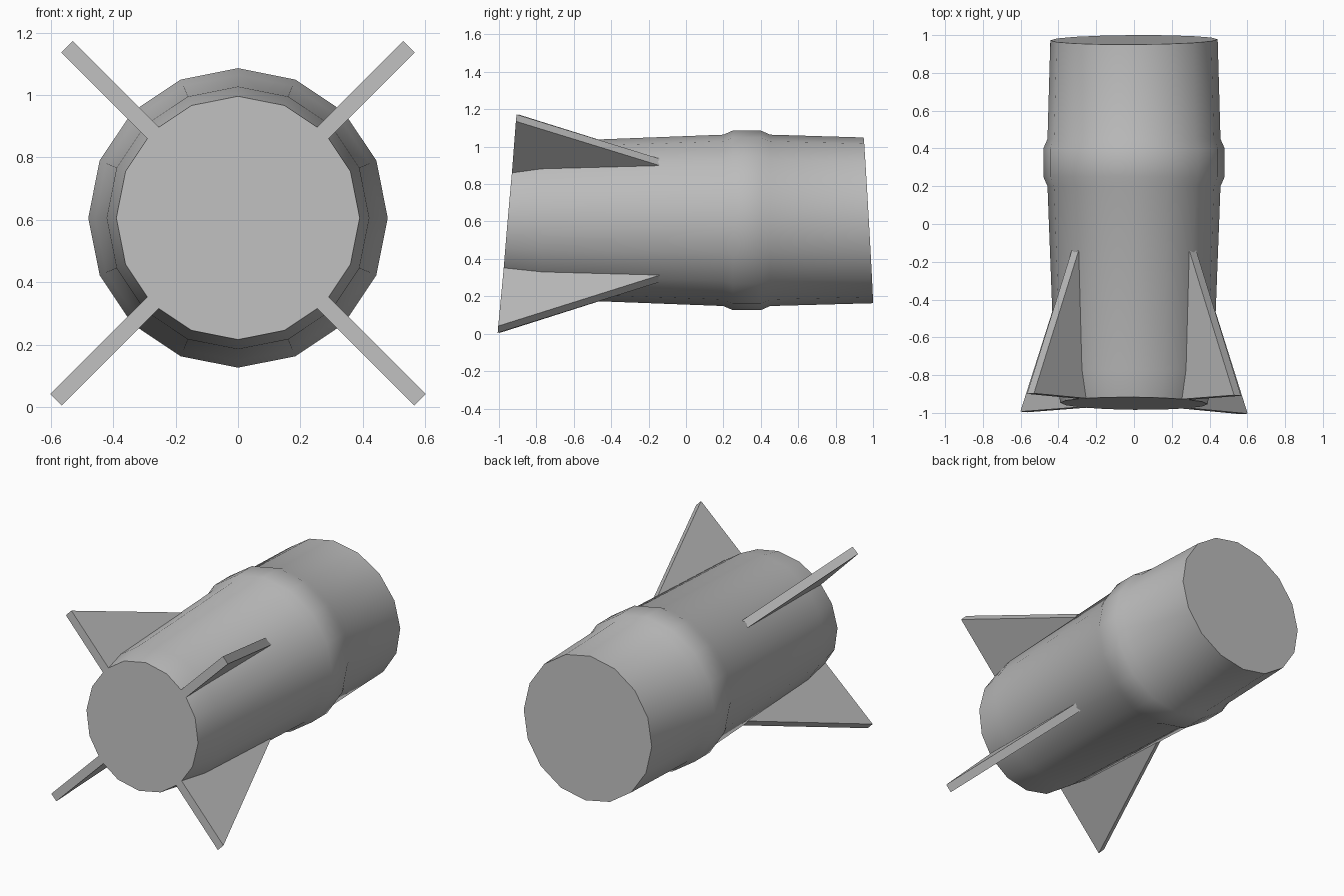
import bpy, bmesh, math
from mathutils import Vector

if "Cube" in bpy.data.objects:
    bpy.data.objects.remove(bpy.data.objects["Cube"])

CZ = 0.606          # height of the body axis
SIDES = 16

grey = bpy.data.materials.new("plain grey")
grey.diffuse_color = (0.5, 0.5, 0.5, 1)
grey.use_nodes = True
grey.node_tree.nodes["Principled BSDF"].inputs["Base Color"].default_value = grey.diffuse_color


def nose_y(x, z):   # slanted front end plane
    return -0.95 + 0.086 * (z - CZ) - 0.009 * x


def tail_y(x, z):   # slanted rear end plane
    return 0.975 - 0.0565 * (z - CZ) + 0.006 * x


def finish(bm, name):
    bmesh.ops.recalc_face_normals(bm, faces=bm.faces)
    me = bpy.data.meshes.new(name)
    bm.to_mesh(me)
    bm.free()
    me.materials.append(grey)
    ob = bpy.data.objects.new(name, me)
    bpy.context.collection.objects.link(ob)
    return ob


# body: rings of (y, radius); the end rings lie on the slanted planes
profile = [(nose_y, 0.39), (-0.77, 0.421), (0.2, 0.458), (0.25, 0.48),
           (0.4, 0.48), (0.45, 0.458), (tail_y, 0.443)]
bm = bmesh.new()
rings = []
for y, r in profile:
    ring = []
    for i in range(SIDES):
        a = 2 * math.pi * i / SIDES
        x, z = r * math.cos(a), CZ + r * math.sin(a)
        ring.append(bm.verts.new((x, y(x, z) if callable(y) else y, z)))
    rings.append(ring)
for a, b in zip(rings, rings[1:]):
    for i in range(SIDES):
        j = (i + 1) % SIDES
        bm.faces.new((a[i], a[j], b[j], b[i]))
bm.faces.new(rings[0])
bm.faces.new(rings[-1])
body = finish(bm, "body")
bpy.context.view_layer.objects.active = body
body.select_set(True)
bpy.ops.object.shade_smooth_by_angle(angle=math.radians(40))

# fins: four triangular plates on the diagonals, trailing edge flush with the front end
HALF = 0.026
for name, sx, sz in (("upper_right_fin", 1, 1), ("upper_left_fin", -1, 1),
                     ("lower_right_fin", 1, -1), ("lower_left_fin", -1, -1)):
    out = Vector((sx, 0, sz)).normalized()
    side = Vector((-sz, 0, sx)).normalized()
    tip_r = 0.775 if sz > 0 else 0.825
    bm = bmesh.new()
    sheets = []
    for s in (-HALF, HALF):
        vs = []
        for r, y in ((0.34, None), (tip_r, None), (0.44, -0.14), (0.34, -0.14)):
            p = out * r + side * s + Vector((0, 0, CZ))
            p.y = nose_y(p.x, p.z) if y is None else y
            vs.append(bm.verts.new(p))
        sheets.append(vs)
    a, b = sheets
    bm.faces.new(a)
    bm.faces.new(b[::-1])
    for i in range(4):
        j = (i + 1) % 4
        bm.faces.new((a[i], b[i], b[j], a[j]))
    finish(bm, name)
